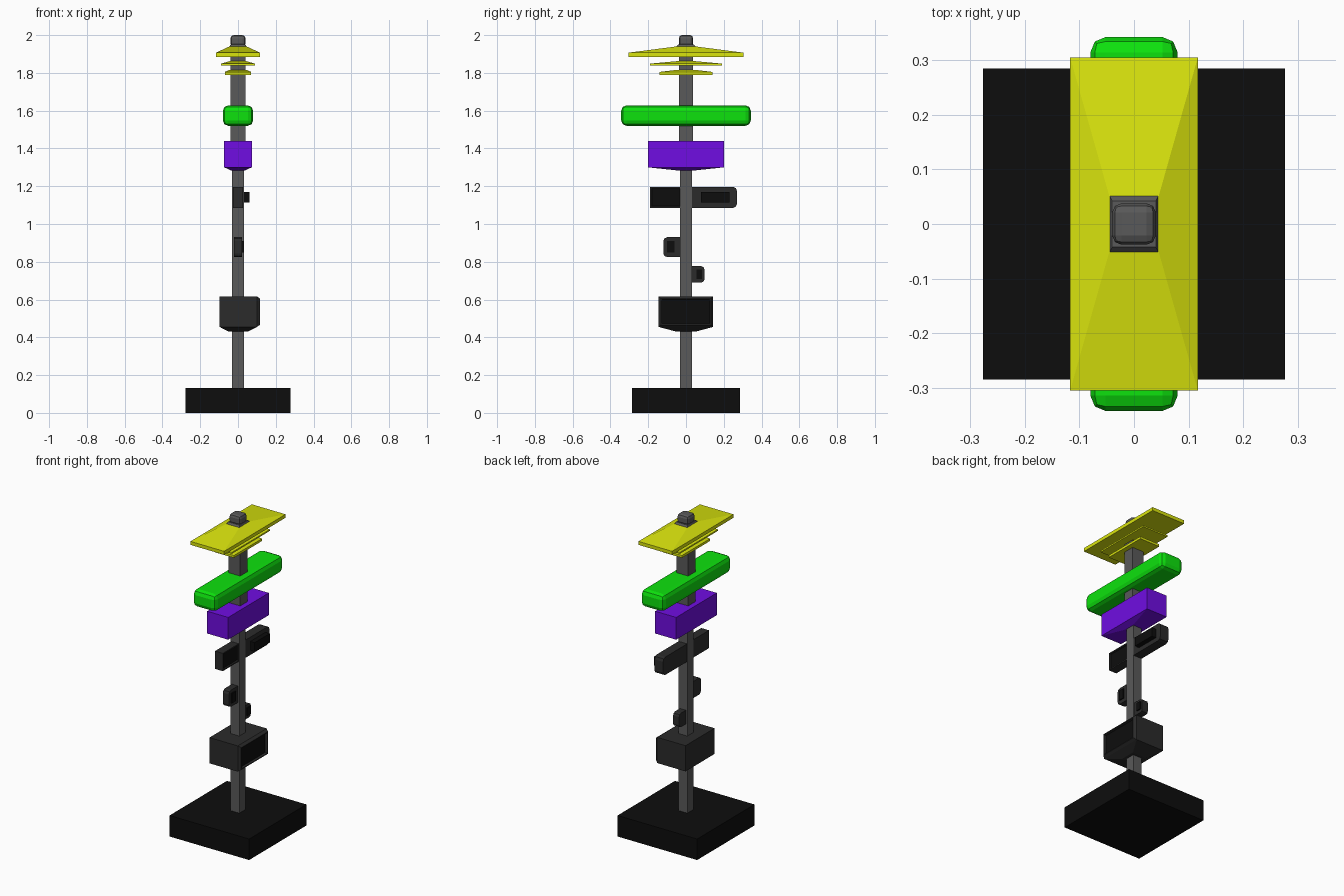
import bpy, bmesh

if "Cube" in bpy.data.objects:
    bpy.data.objects.remove(bpy.data.objects["Cube"])


def mat(name, r, g, b):
    m = bpy.data.materials.new(name)
    m.diffuse_color = (r, g, b, 1)
    m.use_nodes = True
    m.node_tree.nodes["Principled BSDF"].inputs["Base Color"].default_value = m.diffuse_color
    return m


BLACK = mat("black", 0.004, 0.004, 0.004)
DARK = mat("dark_grey", 0.024, 0.024, 0.024)
POLE = mat("pole_grey", 0.1, 0.1, 0.1)
YELLOW = mat("yellow", 0.7, 0.78, 0.004)
GREEN = mat("green", 0.004, 0.76, 0.004)
PURPLE = mat("purple", 0.16, 0.004, 0.76)


def finish(name, bm, *mats):
    bmesh.ops.recalc_face_normals(bm, faces=bm.faces)
    me = bpy.data.meshes.new(name)
    bm.to_mesh(me)
    bm.free()
    for m in mats:
        me.materials.append(m)
    ob = bpy.data.objects.new(name, me)
    bpy.context.collection.objects.link(ob)
    return ob


def loft_bm(rings):
    """Stack of rectangles (x0, x1, y0, y1, z), from bottom to top."""
    bm = bmesh.new()
    loops = [[bm.verts.new(p) for p in ((a, c, z), (b, c, z), (b, d, z), (a, d, z))]
             for a, b, c, d, z in rings]
    for lo, hi in zip(loops, loops[1:]):
        for i in range(4):
            j = (i + 1) % 4
            bm.faces.new((lo[i], lo[j], hi[j], hi[i]))
    bm.faces.new(loops[0][::-1])
    bm.faces.new(loops[-1])
    bmesh.ops.recalc_face_normals(bm, faces=bm.faces)
    return bm


def loft(name, material, *rings):
    """Centred stack of (half x, half y, z)."""
    return finish(name, loft_bm([(-x, x, -y, y, z) for x, y, z in rings]), material)


def box_bm(x0, x1, y0, y1, z0, z1):
    return loft_bm([(x0, x1, y0, y1, z0), (x0, x1, y0, y1, z1)])


def bevel(bm, edges, width, segments=2):
    bmesh.ops.bevel(bm, geom=edges, offset=width, segments=segments,
                    profile=0.5, affect='EDGES')


def recess(bm, border, depth):
    """Sink a black panel into the vertical +x face."""
    face = max((f for f in bm.faces if f.normal.x > 0.9), key=lambda f: f.calc_area())
    bmesh.ops.inset_region(bm, faces=[face], thickness=border)
    bmesh.ops.inset_region(bm, faces=[face], thickness=0.002, depth=-depth)
    face.material_index = 1


def side_unit(name, x, y0, y1, z0, z1, width):
    """Side housing with rounded outer corners."""
    bm = box_bm(-x, x, y0, y1, z0, z1)
    outer = max(y0, y1, key=abs)
    bevel(bm, [e for e in bm.edges
               if all(abs(v.co.y - outer) < 1e-5 for v in e.verts)
               and abs(e.verts[0].co.x - e.verts[1].co.x) > 1e-4], width)
    return finish(name, bm, DARK)


# Base and pole, slightly thicker in the upper part
loft("base", BLACK, (0.277, 0.285, 0), (0.277, 0.285, 0.132))
loft("lower_pole", POLE, (0.031, 0.031, 0.132), (0.031, 0.031, 1.36))
loft("upper_pole", POLE, (0.04, 0.036, 1.36), (0.04, 0.036, 1.93))

# Cap on top
loft("cap_flange", POLE, (0.051, 0.065, 1.925), (0.04, 0.042, 1.95))
bm = box_bm(-0.04, 0.04, -0.038, 0.038, 1.94, 2.0)
bevel(bm, list(bm.edges), 0.017)
finish("cap", bm, POLE)

# Three yellow plates with sloped tops
for name, x, y, z, edge, rise in (("top_plate", 0.117, 0.305, 1.885, 0.022, 0.033),
                                  ("middle_plate", 0.09, 0.19, 1.84, 0.009, 0.013),
                                  ("bottom_plate", 0.07, 0.14, 1.79, 0.015, 0.011)):
    loft(name, YELLOW, (x, y, z), (x, y, z + edge), (0.045, 0.05, z + edge + rise))

# Green rounded bar
bm = box_bm(-0.08, 0.08, -0.343, 0.343, 1.52, 1.628)
bevel(bm, list(bm.edges), 0.028)
finish("green_bar", bm, GREEN)

# Purple block with tapered underside
loft("purple_block", PURPLE, (0.035, 0.04, 1.283), (0.073, 0.202, 1.30),
     (0.073, 0.202, 1.44))

# Framed front unit and rounded rear unit with a raised block
bm = box_bm(-0.027, 0.027, -0.19, -0.025, 1.085, 1.197)
recess(bm, 0.011, 0.008)
finish("front_screen", bm, DARK, BLACK)
side_unit("rear_unit", 0.03, 0.025, 0.27, 1.085, 1.197, 0.022)
finish("rear_raised_block", box_bm(0.025, 0.06, 0.08, 0.23, 1.113, 1.17), BLACK)

# Small buttons on each side of the pole
side_unit("front_button_box", 0.021, -0.12, -0.025, 0.825, 0.93, 0.02)
finish("front_button", box_bm(0.015, 0.028, -0.10, -0.062, 0.848, 0.91), BLACK)
side_unit("rear_button_box", 0.021, 0.025, 0.098, 0.69, 0.777, 0.018)
finish("rear_button", box_bm(0.015, 0.028, 0.055, 0.085, 0.71, 0.76), BLACK)

# Main box with screen facing +x and tapered underside
finish("main_box", loft_bm([(-0.05, 0.05, -0.05, 0.05, 0.43),
                            (-0.097, 0.1, -0.145, 0.143, 0.455),
                            (-0.097, 0.1, -0.145, 0.143, 0.617)]), DARK)
bm = box_bm(0.1, 0.116, -0.145, 0.143, 0.455, 0.617)
for v in bm.verts:
    if v.co.x > 0.11:
        v.co.y *= 0.92
        v.co.z = 0.536 + (v.co.z - 0.536) * 0.86
bm.normal_update()
recess(bm, 0.008, 0.014)
finish("main_screen", bm, DARK, BLACK)
